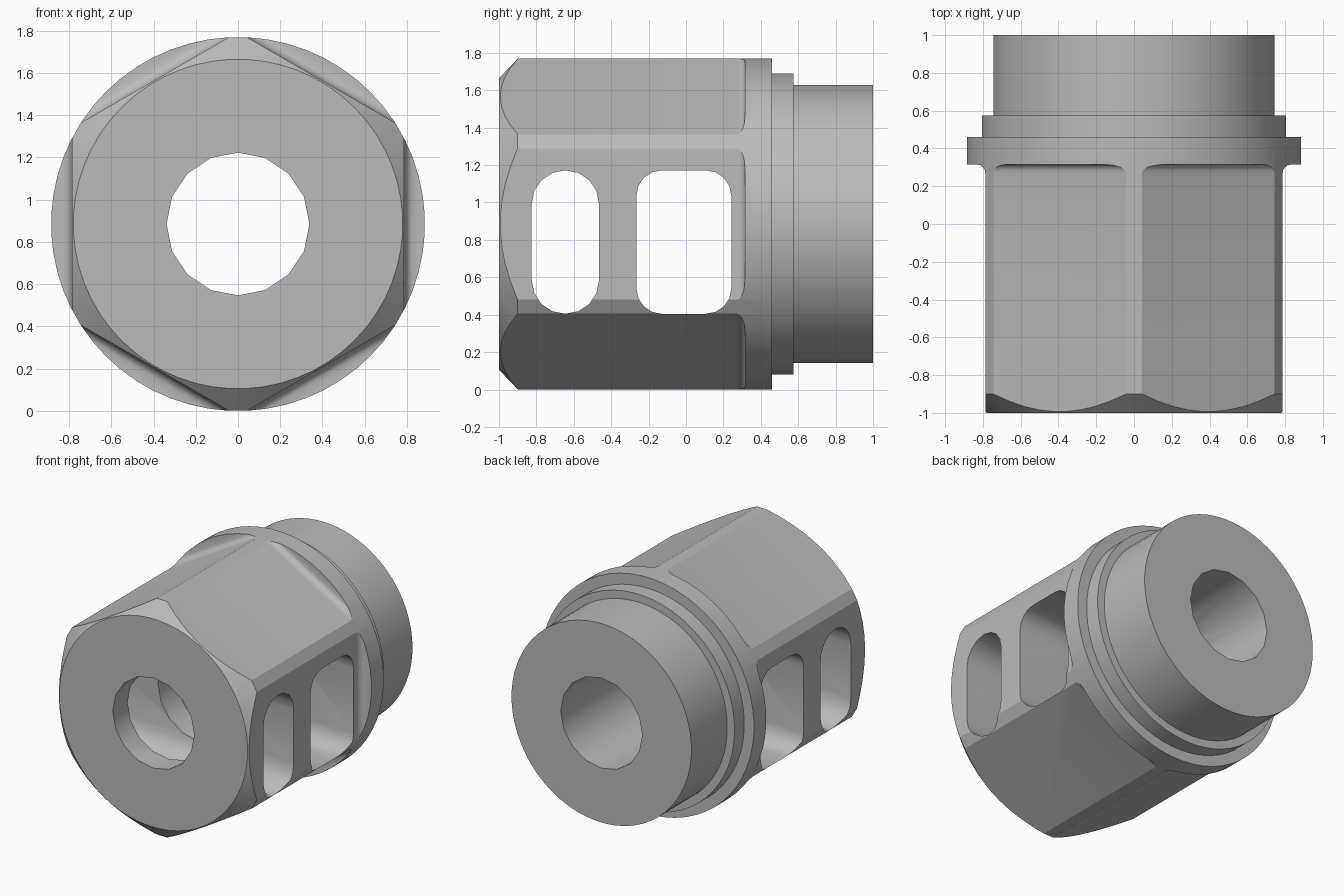
import bpy, bmesh
from math import sin, cos, pi, radians
from mathutils import Vector, Matrix

CENTRE = 0.885          # height of the long axis
R_BODY = 0.885          # round collar and hex corners
FLAT = 0.787            # hex flat distance from the axis

cube = bpy.data.objects.get("Cube")
if cube:
    bpy.data.objects.remove(cube, do_unlink=True)

steel = bpy.data.materials.new("satin_grey_steel")
steel.use_nodes = True
GREY = (0.5, 0.5, 0.5, 1)
steel.diffuse_color = GREY
steel.node_tree.nodes["Principled BSDF"].inputs["Base Color"].default_value = GREY


def finish(name, bm):
    bmesh.ops.remove_doubles(bm, verts=bm.verts, dist=1e-5)
    bmesh.ops.recalc_face_normals(bm, faces=bm.faces)
    mesh = bpy.data.meshes.new(name)
    bm.to_mesh(mesh)
    bm.free()
    mesh.materials.append(steel)
    obj = bpy.data.objects.new(name, mesh)
    bpy.context.collection.objects.link(obj)
    return obj


def lathe(name, profile, sides, start):
    """Revolve (y, radius) points about the long axis, with capped ends."""
    bm = bmesh.new()
    rings = []
    for y, r in profile:
        angles = [start + 2 * pi * i / sides for i in range(sides)]
        rings.append([bm.verts.new((r * cos(a), y, CENTRE + r * sin(a))) for a in angles])
    for a, b in zip(rings, rings[1:]):
        for i in range(sides):
            j = (i + 1) % sides
            bm.faces.new((a[i], a[j], b[j], b[i]))
    bm.faces.new(rings[0])
    bm.faces.new(rings[-1])
    return finish(name, bm)


def prism(name, points, depth):
    """Extrude a closed outline of 3D points."""
    bm = bmesh.new()
    face = bm.faces.new([bm.verts.new(p) for p in points])
    new = bmesh.ops.extrude_face_region(bm, geom=[face])["geom"]
    moved = [v for v in new if isinstance(v, bmesh.types.BMVert)]
    bmesh.ops.translate(bm, verts=moved, vec=Vector(depth))
    return finish(name, bm)


def arc(cx, cy, r, a0, a1, steps=4):
    angles = [radians(a0 + (a1 - a0) * i / steps) for i in range(steps + 1)]
    return [(cx + r * cos(a), cy + r * sin(a)) for a in angles]


def cut(target, cutter):
    cutter.hide_render = True
    mod = target.modifiers.new("cut", 'BOOLEAN')
    mod.operation = 'DIFFERENCE'
    mod.solver = 'EXACT'
    mod.object = cutter
    bpy.context.view_layer.objects.active = target
    bpy.ops.object.modifier_apply(modifier=mod.name)
    bpy.data.objects.remove(cutter, do_unlink=True)


# Turned body: chamfered nose, collar, step and neck
body = lathe("muzzle_body", [
    (-1, 0.78), (-0.9, R_BODY), (0.46, R_BODY), (0.46, 0.805),
    (0.575, 0.805), (0.575, 0.745), (1, 0.745)], 60, radians(3))

# Six flats, each ending in a small fillet against the collar
fillet = 0.045
outline = [(-1.2, FLAT)] + arc(0.315 - fillet, FLAT + fillet, fillet, -90, 0) \
    + [(0.315, 1.1), (-1.2, 1.1)]
for i in range(6):
    flat = prism("flat_cutter", [(r, y, -0.6) for y, r in outline], (0, 0, 1.2))
    turn = Matrix.Rotation(i * pi / 3, 4, 'Y')
    flat.data.transform(Matrix.Translation((0, 0, CENTRE)) @ turn)
    cut(body, flat)

# Central bore
cut(body, lathe("bore_cutter", [(-1.2, 0.338), (1.2, 0.338)], 16, 0))


# Two rounded ports straight through from side to side
def port(y0, y1, radius, z0=0.405, z1=1.172):
    corners = [(y1, z1, 0), (y0, z1, 90), (y0, z0, 180), (y1, z0, 270)]
    pts = []
    for y, z, a in corners:
        cy = y - radius if y == y1 else y + radius
        cz = z - radius if z == z1 else z + radius
        pts += arc(cy, cz, radius, a, a + 90)
    return prism("port_cutter", [(-1.1, y, z) for y, z in pts], (2.2, 0, 0))


cut(body, port(-0.825, -0.465, 0.179))
cut(body, port(-0.265, 0.242, 0.135))

# Smooth the round surfaces, keep machined edges crisp
for o in bpy.context.selected_objects:
    o.select_set(False)
body.select_set(True)
bpy.context.view_layer.objects.active = body
bpy.ops.object.shade_smooth_by_angle(angle=radians(25))
